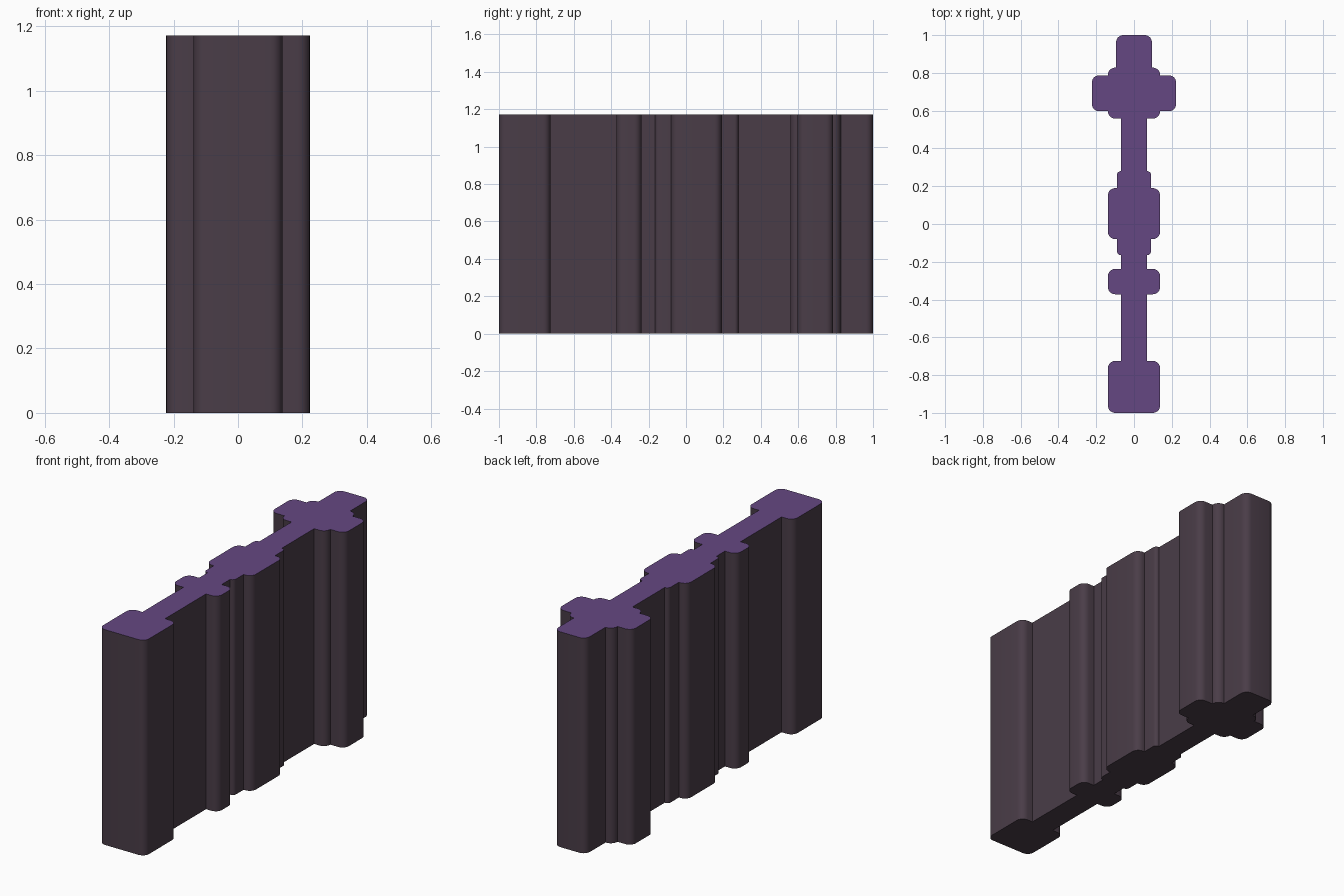
import bpy, bmesh, math

if "Cube" in bpy.data.objects:
    bpy.data.objects.remove(bpy.data.objects["Cube"])

HEIGHT = 1.172
RADIUS = 0.038
ARC_STEPS = 6

# Plan steps from front to back: (start y, half width)
STEPS = [(-1.0, 0.138), (-0.725, 0.068), (-0.372, 0.138), (-0.238, 0.068),
         (-0.165, 0.09), (-0.08, 0.138), (0.19, 0.09), (0.28, 0.068),
         (0.558, 0.138), (0.597, 0.223), (0.787, 0.138), (0.828, 0.095),
         (1.0, 0.0)]


def material(name, rgb):
    m = bpy.data.materials.new(name)
    m.diffuse_color = (*rgb, 1.0)
    m.use_nodes = True
    m.node_tree.nodes["Principled BSDF"].inputs["Base Color"].default_value = m.diffuse_color
    return m


def arc(w, y, r, start, side):
    """Rounded outer corner; side is +1 at a step's front, -1 at its back."""
    cx, cy = w - r, y + side * r
    return [(cx + r * math.cos(a), cy + r * math.sin(a))
            for a in (math.radians(start + 90 * i / ARC_STEPS)
                      for i in range(ARC_STEPS + 1))]


def right_outline():
    pts, prev = [], 0.0
    for y, w in STEPS:
        r = min(RADIUS, abs(w - prev) * 0.93)
        if w > prev:
            if prev > 0:
                pts.append((prev, y))
            pts += arc(w, y, r, -90, 1)
        else:
            pts += arc(prev, y, r, 0, -1)
            if w > 0:
                pts.append((w, y))
        prev = w
    return pts


# Stepped, rounded column outline, mirrored and raised
right = right_outline()
outline = right + [(-x, y) for x, y in reversed(right)]
bm = bmesh.new()
base = bm.faces.new([bm.verts.new((x, y, 0)) for x, y in outline])
res = bmesh.ops.extrude_face_region(bm, geom=[base], use_keep_orig=True)
bmesh.ops.translate(bm, vec=(0, 0, HEIGHT),
                    verts=[v for v in res["geom"] if isinstance(v, bmesh.types.BMVert)])
bmesh.ops.recalc_face_normals(bm, faces=bm.faces)

# Purple top, dark everywhere else
for f in bm.faces:
    f.material_index = 1 if f.normal.z > 0.5 else 0

mesh = bpy.data.meshes.new("stepped_block")
bm.to_mesh(mesh)
bm.free()
mesh.materials.append(material("dark plum", (0.068, 0.046, 0.064)))
mesh.materials.append(material("purple", (0.130, 0.064, 0.225)))
block = bpy.data.objects.new("stepped_block", mesh)
bpy.context.collection.objects.link(block)

# Smooth rounded corners, sharp steps
bpy.context.view_layer.objects.active = block
block.select_set(True)
bpy.ops.object.shade_smooth_by_angle(angle=math.radians(30))
